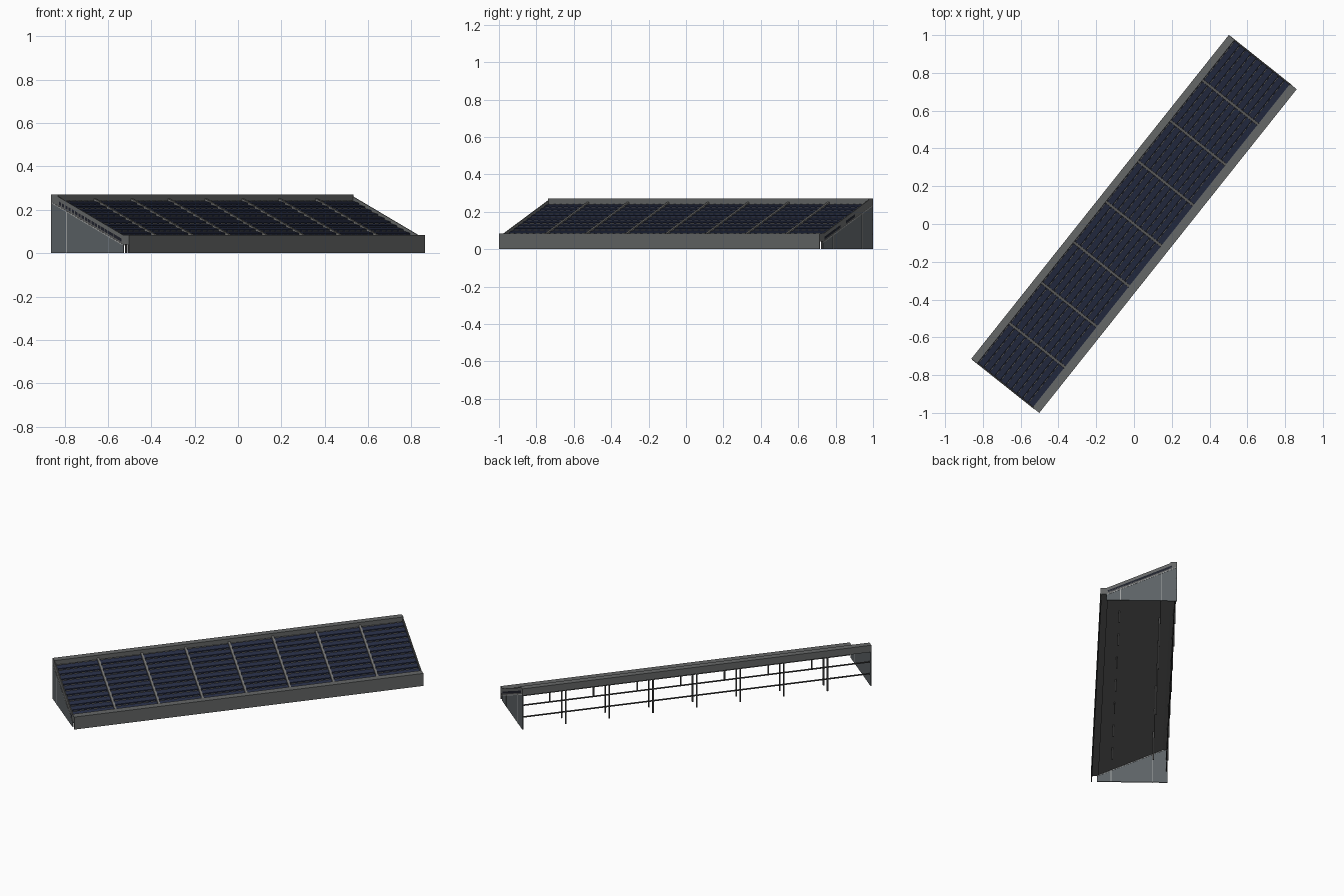
import bpy, bmesh, math
from mathutils import Matrix

cube = bpy.data.objects.get("Cube")
if cube:
    bpy.data.objects.remove(cube, do_unlink=True)

LENGTH, HALF_W = 2.19, 0.23
END = LENGTH / 2
MODULES, ROWS, DASHES = 8, 10, 6
PITCH = LENGTH / MODULES
TURN = Matrix.Rotation(math.radians(51.5), 4, "Z")


def material(name, color):
    m = bpy.data.materials.new(name)
    m.use_nodes = True
    m.diffuse_color = (*color, 1)
    m.node_tree.nodes["Principled BSDF"].inputs["Base Color"].default_value = (*color, 1)
    return m


TRIM = material("dark grey trim", (0.13, 0.135, 0.135))
WALL = material("blue grey wall", (0.11, 0.125, 0.135))
FRAME = material("grey frame", (0.17, 0.17, 0.165))
SEAM = material("light grey seam", (0.35, 0.36, 0.36))
CELL = material("navy cell", (0.02, 0.027, 0.06))
BACKING = material("near black backing", (0.014, 0.016, 0.025))
UNDER = material("underside grey", (0.10, 0.10, 0.10))
STEEL = material("dark steel", (0.06, 0.06, 0.06))


def prisms(name, pieces, mat):
    """Each piece is a (depth, height) profile swept between two lengthwise stations."""
    bm = bmesh.new()
    for profile, x0, x1 in pieces:
        a = [bm.verts.new((x0, y, z)) for y, z in profile]
        b = [bm.verts.new((x1, y, z)) for y, z in profile]
        bm.faces.new(a)
        bm.faces.new(b[::-1])
        for i in range(len(a)):
            j = (i + 1) % len(a)
            bm.faces.new((a[j], a[i], b[i], b[j]))
    bmesh.ops.recalc_face_normals(bm, faces=bm.faces)
    mesh = bpy.data.meshes.new(name)
    bm.to_mesh(mesh)
    bm.free()
    mesh.materials.append(mat)
    ob = bpy.data.objects.new(name, mesh)
    ob.matrix_world = TURN
    bpy.context.collection.objects.link(ob)
    return ob


def slope(y, drop=0.0):
    return 0.27 - 0.4625 * (0.21 - y) - drop


def band(y0, y1, top, bottom):
    """Profile of a layer lying parallel to the roof slope."""
    return [(y0, slope(y0, bottom)), (y1, slope(y1, bottom)),
            (y1, slope(y1, top)), (y0, slope(y0, top))]


def rect(y0, y1, z0, z1):
    return [(y0, z0), (y1, z0), (y1, z1), (y0, z1)]


# Edge trims along the low and high sides
prisms("front_fascia", [(
    [(-HALF_W, 0), (-HALF_W + 0.006, 0), (-HALF_W + 0.006, 0.04),
     (-0.185, 0.04), (-0.185, 0.083), (-HALF_W, 0.083)], -END, END)], TRIM)
prisms("rear_ridge", [(rect(0.19, HALF_W, 0.225, 0.27), -END, END)], TRIM)

# Sloping panel body
prisms("panel_backing", [(band(-0.19, 0.2, 0.02, 0.035), -END, END)], BACKING)
prisms("panel_underside", [(band(-0.19, 0.2, 0.036, 0.042), -END, END)], UNDER)

# Rows of cells, each tilted a little like a shingle, with broken bright lines between
Y0, Y1 = -0.185, 0.19
step = (Y1 - Y0) / ROWS
cells, dashes = [], []
for r in range(ROWS):
    y = Y0 + r * step
    top = y + step * 0.8
    row = [(y, slope(y, 0.021)), (top, slope(top, 0.021)),
           (top, slope(top, 0.018)), (y, slope(y, 0.012))]
    line = band(top + 0.002, top + 0.005, 0.017, 0.021)
    for m in range(MODULES):
        start = -END + m * PITCH + 0.008
        size = PITCH - 0.016
        cells.append((row, start, start + size))
        for d in range(DASHES):
            x = start + (d + 0.2) * size / DASHES
            dashes.append((line, x, x + 0.6 * size / DASHES))
prisms("cell_rows", cells, CELL)
prisms("cell_dashes", dashes, FRAME)

# Frame bars between the modules
joints = [-END + m * PITCH for m in range(1, MODULES)]
prisms("module_dividers", [(band(-0.188, 0.192, 0.009, 0.022), x - 0.007, x + 0.007)
                           for x in joints], FRAME)

# End walls with a sloping trim and light seams
LEG_LINES = (0.138, -0.11)
for side, label in ((-1, "right"), (1, "left")):
    outer, inner = side * END, side * (END - 0.006)
    prisms(label + "_end_wall", [(
        [(-0.195, 0), (HALF_W, 0), (HALF_W, 0.225),
         (0.21, slope(0.21, 0.045)), (-0.195, slope(-0.195, 0.045))], inner, outer)], WALL)
    prisms(label + "_end_trim", [(band(-0.19, 0.21, 0.0, 0.045), inner, outer)], TRIM)
    a, b = side * (END - 0.0075), side * (END + 0.0015)
    seams = [(band(-0.195, 0.225, 0.043, 0.048), a, b)]
    for y in LEG_LINES:
        seams.append((rect(y - 0.002, y + 0.002, 0, slope(y, 0.046)), a, b))
    prisms(label + "_wall_seams", seams, SEAM)

# Slim legs under every joint, and two rails across the open rear
legs = []
for x in joints:
    for y in (HALF_W - 0.006, *LEG_LINES):
        height = min(slope(y, 0.036), 0.24)
        legs.append((rect(y - 0.004, y + 0.004, 0, height), x - 0.004, x + 0.004))
prisms("support_legs", legs, STEEL)
prisms("rear_rails", [(rect(HALF_W - 0.01, HALF_W - 0.003, z - 0.0035, z + 0.0035), -END, END)
                      for z in (0.08, 0.158)], STEEL)
